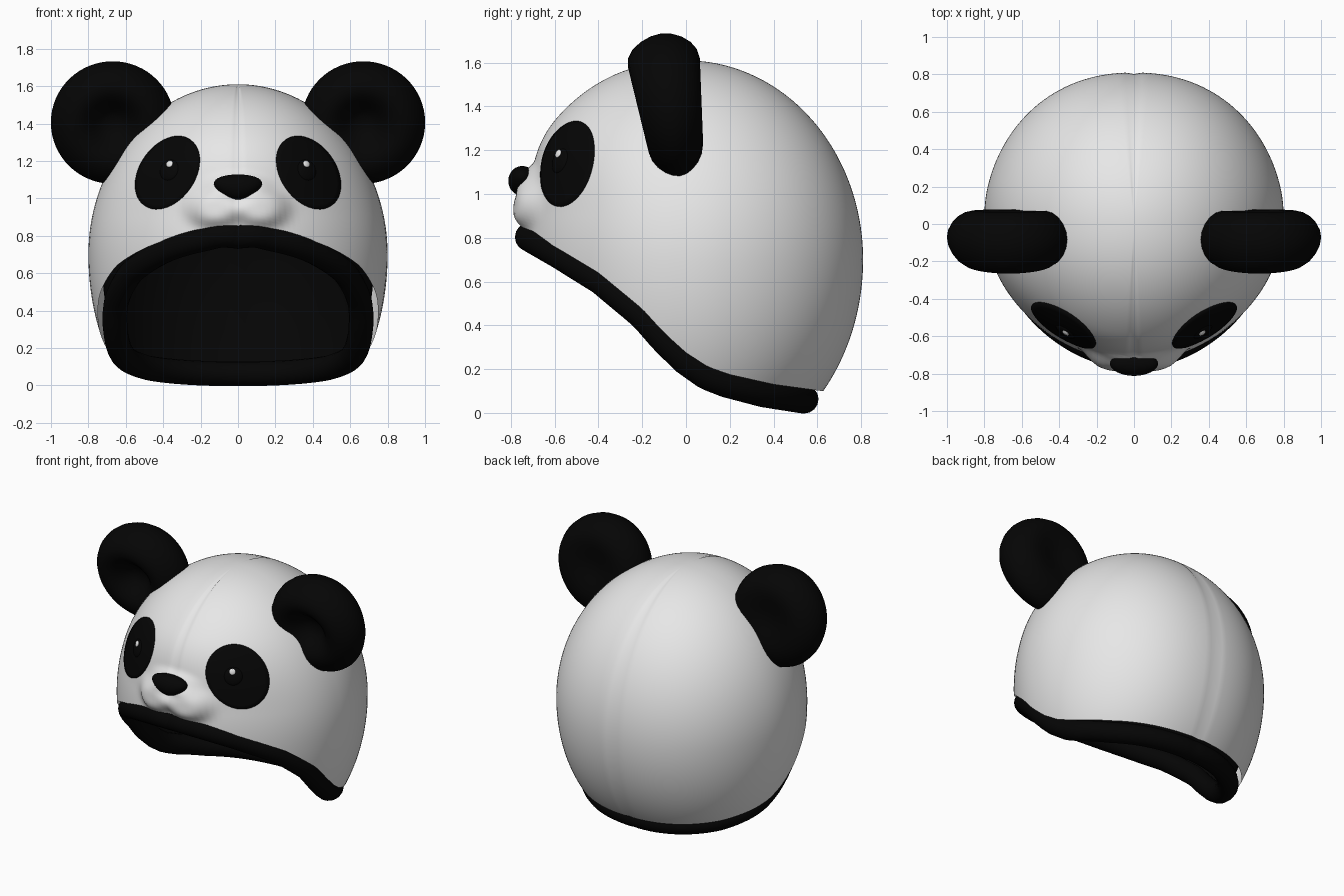
import bpy, bmesh
from math import sin, cos, pi, exp, radians
from mathutils import Vector, Matrix
from mathutils.bvhtree import BVHTree

cube = bpy.data.objects.get("Cube")
if cube:
    bpy.data.objects.remove(cube, do_unlink=True)


def material(name, value):
    m = bpy.data.materials.new(name)
    m.use_nodes = True
    col = (value, value, value, 1)
    m.diffuse_color = col
    bsdf = m.node_tree.nodes["Principled BSDF"]
    bsdf.inputs["Base Color"].default_value = col
    bsdf.inputs["Roughness"].default_value = 0.8
    return m


WHITE = material("soft white", 0.8)
BLACK = material("black", 0.0015)


def finish(name, bm, mat, recalc=True):
    if recalc:
        bmesh.ops.recalc_face_normals(bm, faces=bm.faces)
    for f in bm.faces:
        f.smooth = True
    me = bpy.data.meshes.new(name)
    bm.to_mesh(me)
    bm.free()
    me.materials.append(mat)
    ob = bpy.data.objects.new(name, me)
    bpy.context.collection.objects.link(ob)
    return ob


def loft(rows):
    """Skin a list of point rings into a bmesh."""
    bm = bmesh.new()
    vs = [[bm.verts.new(p) for p in row] for row in rows]
    for a, b in zip(vs, vs[1:]):
        for i in range(len(a)):
            j = (i + 1) % len(a)
            bm.faces.new((a[i], b[i], b[j], a[j]))
    bmesh.ops.remove_doubles(bm, verts=bm.verts, dist=1e-5)
    return bm


def smoothstep(a, b, v):
    t = min(1, max(0, (v - a) / (b - a)))
    return t * t * (3 - 2 * t)


# Height of the opening's edge from front to back
EDGE = [(-0.8, 0.87), (-0.6, 0.76), (-0.4, 0.64), (-0.2, 0.475), (-0.1, 0.365),
        (0, 0.275), (0.1, 0.21), (0.2, 0.175), (0.4, 0.13), (0.62, 0.1)]


def edge_height(y):
    y = min(0.619, max(-0.799, y))
    for (y0, z0), (y1, z1) in zip(EDGE, EDGE[1:]):
        if y <= y1:
            return z0 + (z1 - z0) * (y - y0) / (y1 - y0)


# Flat-topped swelling
def bump(x, z, cx, cz, w, h):
    return exp(-(((x - cx) / w) ** 2 + ((z - cz) / h) ** 2) ** 2)


# Head surface: egg shape with flatter face, muzzle bulges and a centre seam
def head_point(theta, phi):
    s, c = sin(theta), cos(theta)
    front, side = cos(phi), sin(phi)
    z = 0.7 + c * (0.91 if c > 0 else 0.95)
    wide = s if c > 0 else s ** 0.75
    if front > 0:
        y = -0.82 * s ** 0.93 * front ** 0.88 * (1 - 0.09 * smoothstep(1.35, 0.9, z))
    else:
        y = -0.81 * s * front
        side = abs(side) ** 0.92 * (1 if side > 0 else -1)
    x = 0.805 * wide * side * (1 - 0.2 * max(0, 0.2 - y) ** 2)
    if front > 0:
        y -= 0.07 * sum(bump(x, z, k * 0.125, 0.95, 0.135, 0.1) for k in (-1, 1))
        y -= 0.035 * bump(x, z, 0, 1.07, 0.16, 0.06)
    if abs(side) < 0.002:
        groove = 0.01 * smoothstep(0.05, 0.3, s)
        y *= 1 - groove
        z -= groove * max(0, c)
    return Vector((x, y, z))


def edge_theta(phi):
    lo, hi = 0.3, 2.6
    for _ in range(30):
        mid = (lo + hi) / 2
        p = head_point(mid, phi)
        if p.z > edge_height(p.y):
            lo = mid
        else:
            hi = mid
    return lo


COLS, ROWS = 144, 80
phis = [2 * pi * i / COLS for i in range(COLS)]
ends = [edge_theta(p) for p in phis]
grid = [[head_point(e * r / ROWS, p) for p, e in zip(phis, ends)]
        for r in range(ROWS + 1)]

shell_bm = loft(grid)
bmesh.ops.recalc_face_normals(shell_bm, faces=shell_bm.faces)
tree = BVHTree.FromBMesh(shell_bm)
finish("head_shell", shell_bm, WHITE)

# Dark lining inside the shell, facing inward
core = Vector((0, 0, 0.7))
lining = [[core + (p - core) * 0.91 - Vector((0, 0, 0.06 * (r / ROWS) ** 4))
           for p in row] for r, row in enumerate(grid)][::2]
lining_bm = loft(lining)
bmesh.ops.recalc_face_normals(lining_bm, faces=lining_bm.faces)
bmesh.ops.reverse_faces(lining_bm, faces=lining_bm.faces)
finish("lining", lining_bm, BLACK, recalc=False)

# Padded rim following the opening, set further in towards the back
centres = [Vector((p.x * 0.88, p.y * (0.96 - 0.1 * smoothstep(-0.4, 0.5, p.y)),
                   p.z - 0.037)) for p in grid[-1]]
tube = []
for i, p in enumerate(centres):
    along = (centres[(i + 1) % COLS] - centres[i - 1]).normalized()
    side = along.cross(Vector((0, 0, 1))).normalized()
    up = side.cross(along)
    tube.append([p + 0.066 * (side * cos(a) + up * sin(a))
                 for a in (2 * pi * k / 16 for k in range(16))])
finish("rim", loft(tube + tube[:1]), BLACK)


def on_face(x, z):
    hit, normal, _, _ = tree.ray_cast(Vector((x, -2, z)), Vector((0, 1, 0)))
    return hit, normal


# Thin plate hugging the face, with a tilted oval outline
def face_plate(name, cx, cz, major, minor, tilt, mat):
    rows = []
    for r, lift in [(k / 8, 0.008) for k in range(9)] + [(1.01, -0.004)]:
        ring = []
        for k in range(48):
            a = 2 * pi * k / 48
            u, v = minor * r * cos(a), major * r * sin(a)
            hit, n = on_face(cx + u * cos(tilt) - v * sin(tilt),
                             cz + u * sin(tilt) + v * cos(tilt))
            ring.append(hit + n * lift)
        rows.append(ring)
    return finish(name, loft(rows), mat)


def ball(name, centre, radii, mat, turn=Matrix(), flare=0.0):
    bm = bmesh.new()
    bmesh.ops.create_uvsphere(bm, u_segments=32, v_segments=20, radius=1)
    for v in bm.verts:
        v.co.x *= 1 + flare * v.co.z
    bm.transform(Matrix.Translation(centre) @ turn @ Matrix.Diagonal((*radii, 1)))
    return finish(name, bm, mat)


def face_ball(name, x, z, lift, radii, mat):
    spot, n = on_face(x, z)
    ball(name, spot + n * lift, radii, mat, n.to_track_quat('Z', 'Y').to_matrix().to_4x4())


# Ear cross-section: radius from the ear's axis, depth towards the back
EAR = [(0, -0.03), (0.07, -0.05), (0.13, -0.135), (0.2, -0.18), (0.28, -0.14),
       (0.335, -0.04), (0.335, 0.05), (0.28, 0.14), (0.2, 0.18), (0.1, 0.155), (0, 0.13)]

for sx, side in ((1, "left"), (-1, "right")):
    face_plate(side + "_eye_patch", sx * 0.375, 1.136, 0.213, 0.145,
               sx * radians(35), BLACK)
    face_ball(side + "_eye", sx * 0.365, 1.15, 0, (0.06, 0.06, 0.022), BLACK)
    face_ball(side + "_eye_glint", sx * 0.355, 1.178, 0.02, (0.02, 0.02, 0.008), WHITE)

    # Ear thinner at the bottom, leaning slightly forward at the top
    ear_bm = loft([[(r * cos(a), d * (0.87 + 0.6 * r * sin(a)), r * sin(a))
                    for a in (2 * pi * k / 32 for k in range(32))] for r, d in EAR])
    ear_bm.transform(Matrix.Translation((sx * 0.67, -0.075, 1.405))
                     @ Matrix.Rotation(radians(8), 4, 'X'))
    ear = finish(side + "_ear", ear_bm, BLACK)
    soften = ear.modifiers.new("round", 'SUBSURF')
    soften.levels = soften.render_levels = 1

# Nose, wider at the top
ball("nose", (0, -0.748, 1.06), (0.122, 0.064, 0.068), BLACK, flare=0.35)
